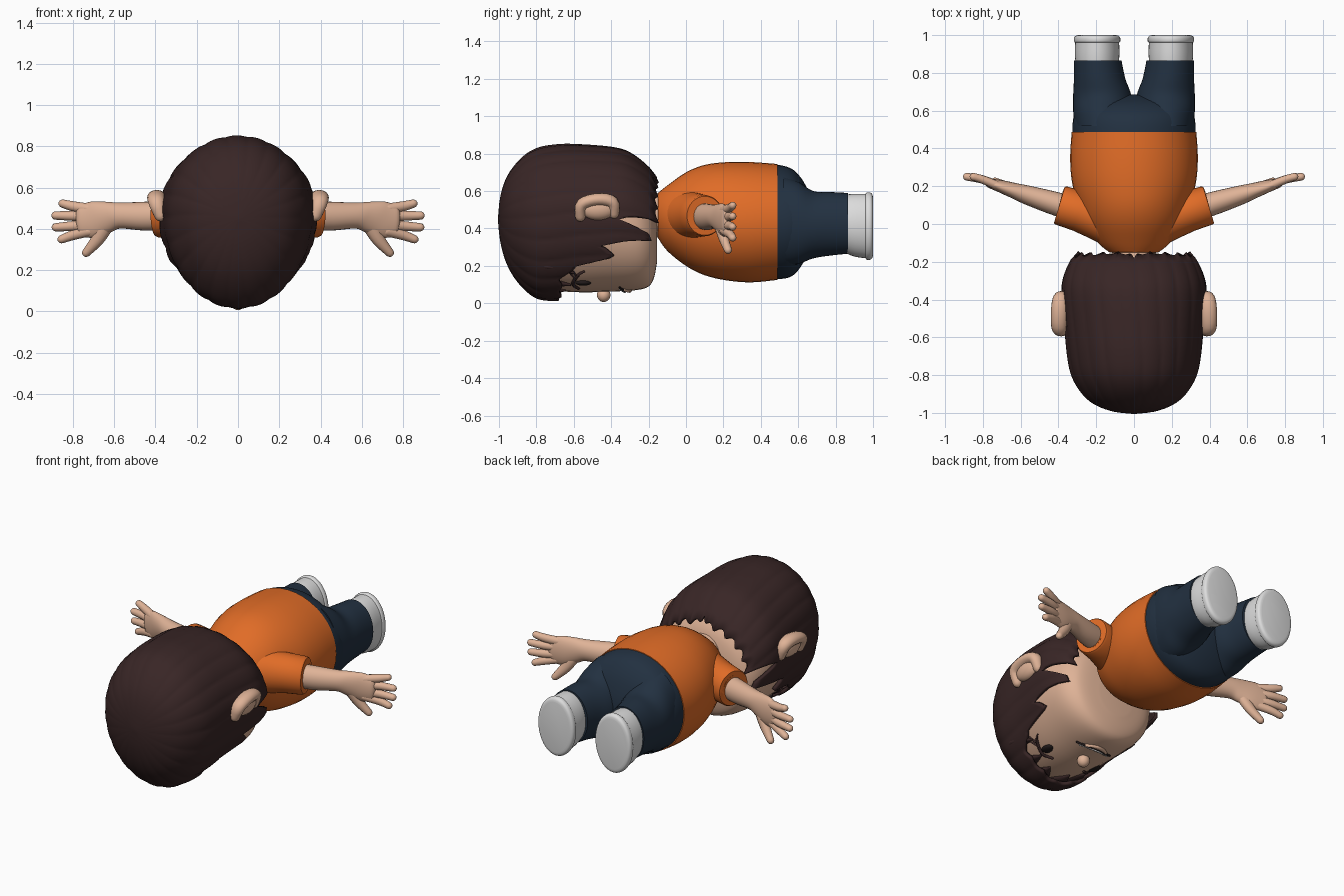
import bpy, bmesh, math
from mathutils import Vector as V


def material(name, r, g, b):
    m = bpy.data.materials.new(name)
    m.diffuse_color = (r, g, b, 1)
    return m


HAIR = material("dark brown hair", 0.040, 0.019, 0.019)
SKIN = material("skin", 0.74, 0.45, 0.31)
ORANGE = material("orange cloth", 0.75, 0.15, 0.02)
NAVY = material("navy cloth", 0.016, 0.030, 0.052)
WHITE = material("white shoe", 0.72, 0.72, 0.72)
BLACK = material("eye black", 0.015, 0.010, 0.010)


def smooth(rows, k=4):
    """Catmull-Rom resampling of a list of number rows."""
    out = []
    for i in range(len(rows) - 1):
        ps = (rows[max(i - 1, 0)], rows[i], rows[i + 1], rows[min(i + 2, len(rows) - 1)])
        for j in range(k):
            t = j / k
            out.append([0.5 * (2 * q + (r - p) * t + (2 * p - 5 * q + 4 * r - s) * t * t
                               + (3 * q - p - 3 * r + s) * t ** 3) for p, q, r, s in zip(*ps)])
    out.append(list(rows[-1]))
    return out


def lookup(rows, x):
    """Linear interpolation in rows sorted by their first number."""
    if x <= rows[0][0]:
        return rows[0]
    for a, b in zip(rows, rows[1:]):
        if x <= b[0]:
            t = (x - a[0]) / (b[0] - a[0])
            return [p + (q - p) * t for p, q in zip(a, b)]
    return rows[-1]


def finish(name, bm, mat, mirror=False, solid=0):
    bmesh.ops.recalc_face_normals(bm, faces=bm.faces)
    me = bpy.data.meshes.new(name)
    bm.to_mesh(me)
    bm.free()
    me.materials.append(mat)
    ob = bpy.data.objects.new(name, me)
    bpy.context.collection.objects.link(ob)
    bpy.ops.object.select_all(action='DESELECT')
    ob.select_set(True)
    bpy.context.view_layer.objects.active = ob
    bpy.ops.object.shade_smooth_by_angle(angle=math.radians(50))
    if solid:
        mod = ob.modifiers.new("thickness", 'SOLIDIFY')
        mod.thickness, mod.offset = solid, 0
    if mirror:
        ob.modifiers.new("mirror", 'MIRROR')
    return ob


def loft(name, rings, mat, n=32, mirror=False):
    """Closed skin over rings given as (centre, u, v)."""
    bm = bmesh.new()
    loops = []
    for c, u, v in rings:
        loops.append([bm.verts.new(c + u * math.cos(math.tau * i / n) + v * math.sin(math.tau * i / n))
                      for i in range(n)])
    for a, b in zip(loops, loops[1:]):
        for i in range(n):
            bm.faces.new((a[i], a[i - 1], b[i - 1], b[i]))
    bm.faces.new(loops[0])
    bm.faces.new(loops[-1])
    return finish(name, bm, mat, mirror)


def body(name, rows, mat, mirror=False, k=4, n=40):
    """Loft along y; rows are (y, centre x, half width, low z, high z)."""
    rows = smooth(rows, k) if k > 1 else rows
    rings = [(V((cx, y, (a + b) / 2)), V((rx, 0, 0)), V((0, 0, (b - a) / 2))) for y, cx, rx, a, b in rows]
    return loft(name, rings, mat, n, mirror)


def tube(name, rows, mat, ref=(0, 1, 0), mirror=True, tip=True, n=16, k=4):
    """Tube along a path; rows are (x, y, z, radius across, radius along ref)."""
    rows = smooth(rows, k) if k > 1 else rows
    ps = [V(r[:3]) for r in rows]
    rings = []
    for i, r in enumerate(rows):
        t = (ps[min(i + 1, len(ps) - 1)] - ps[max(i - 1, 0)]).normalized()
        u = t.cross(V(ref)).normalized()
        rings.append((ps[i], u * r[3], u.cross(t) * r[4], t, min(r[3], r[4])))

    def cap(ring, sign):
        c, u, v, t, r = ring
        return [(c + t * (sign * r * math.sin(a)), u * math.cos(a), v * math.cos(a)) for a in (0.45, 0.9, 1.3, 1.5)]
    out = [r[:3] for r in rings]
    if tip:
        out = cap(rings[0], -1)[::-1] + out + cap(rings[-1], 1)
    return loft(name, out, mat, n, mirror)


def ball(name, c, r, mat, mirror=False):
    bm = bmesh.new()
    bmesh.ops.create_uvsphere(bm, u_segments=24, v_segments=14, radius=1)
    for v in bm.verts:
        v.co = V(c) + V([a * b for a, b in zip(v.co, r)])
    return finish(name, bm, mat, mirror)


# head and neck
HEAD = [(-0.95, 0, 0.10, 0.33, 0.57), (-0.92, 0, 0.18, 0.22, 0.66), (-0.80, 0, 0.285, 0.09, 0.77),
        (-0.60, 0, 0.335, 0.06, 0.805), (-0.40, 0, 0.345, 0.063, 0.79), (-0.27, 0, 0.325, 0.07, 0.71),
        (-0.20, 0, 0.28, 0.09, 0.64), (-0.17, 0, 0.22, 0.14, 0.56), (-0.155, 0, 0.11, 0.22, 0.46)]
body("head", HEAD, SKIN)
body("neck", [(-0.25, 0, 0.12, 0.34, 0.60), (-0.08, 0, 0.115, 0.36, 0.58)], SKIN, k=1)


def face_z(x, y):
    _, _, rx, a, b = lookup(HEAD, y)
    return (a + b) / 2 - (b - a) / 2 * math.sqrt(max(0, 1 - (x / rx) ** 2))


# hair: strands run from the front crown back to a jagged hairline
SHELL = smooth([(-0.995, 0.01, 0.44, 0.46), (-0.985, 0.10, 0.34, 0.56), (-0.96, 0.18, 0.24, 0.65),
                (-0.92, 0.245, 0.155, 0.72), (-0.86, 0.295, 0.08, 0.785), (-0.79, 0.33, 0.03, 0.825),
                (-0.70, 0.348, 0.02, 0.842), (-0.60, 0.358, 0.03, 0.845), (-0.40, 0.376, 0.04, 0.83),
                (-0.30, 0.372, 0.05, 0.80), (-0.20, 0.335, 0.07, 0.72), (-0.15, 0.295, 0.09, 0.65)])
ENDS = [(0, -0.19), (3, -0.15), (60, -0.155), (82, -0.15), (92, -0.34), (98, -0.20), (104, -0.17),
        (112, -0.45), (121, -0.36), (128, -0.58), (140, -0.66), (160, -0.66), (180, -0.68)]
bm = bmesh.new()
COLS, ROWS = 180, 36
cols = []
for i in range(COLS):
    deg = -180 + 360 * i / COLS
    th = math.radians(deg)
    end = lookup(ENDS, abs(deg))[1] - 0.018 * abs(math.sin(th * 11))
    col = []
    for j in range(ROWS + 1):
        y = -0.995 + (end + 0.995) * (j / ROWS) ** 1.7
        _, rx, lo, hi = lookup(SHELL, y)
        mid = lo + (hi - lo) * 0.54
        ridge = 0.978 + 0.016 * abs(math.sin(th * 11 + 2 * y)) ** 0.6
        rz = (hi - mid) if math.cos(th) > 0 else (mid - lo)
        col.append(bm.verts.new((rx * ridge * math.sin(th), y, mid + rz * ridge * math.cos(th))))
    cols.append(col)
for i in range(COLS):
    for j in range(ROWS):
        bm.faces.new((cols[i - 1][j], cols[i][j], cols[i][j + 1], cols[i - 1][j + 1]))
bm.faces.new([c[0] for c in cols])
finish("hair", bm, HAIR, solid=0.02)

# fringe locks over the forehead
for i, (x0, x1, y1) in enumerate([(0.03, 0.06, -0.65), (0.10, 0.15, -0.62), (0.19, 0.235, -0.60)]):
    tube(f"fringe_lock_{i}", [(x0, -0.82, face_z(x0, -0.82) - 0.01, 0.04, 0.03),
                              (x1, -0.73, face_z(x1, -0.73) - 0.012, 0.05, 0.025),
                              (x1 + 0.01, y1, face_z(x1, y1) - 0.005, 0.006, 0.006)], HAIR, ref=(0, 0, 1))

# ears: a bowl with a curved rim
ball("ear_bowl", (0.375, -0.47, 0.505), (0.045, 0.095, 0.06), SKIN, True)
tube("ear_rim", [(0.375, -0.565, 0.465, 0.028, 0.03), (0.395, -0.555, 0.53, 0.032, 0.04),
                 (0.395, -0.47, 0.555, 0.034, 0.045), (0.39, -0.395, 0.54, 0.034, 0.04),
                 (0.375, -0.385, 0.48, 0.028, 0.03)], SKIN, ref=(1, 0, 0))

# face details
ball("nose", (0, -0.44, 0.045), (0.036, 0.036, 0.038), SKIN)
ball("eye", (0.165, -0.55, face_z(0.165, -0.55) + 0.002), (0.034, 0.042, 0.016), BLACK, True)


def face_line(name, pts, r, mat, lift, mirror):
    tube(name, [(x, y, face_z(x, y) - lift, w * r, r) for x, y, w in pts], mat, (0, 0, 1), mirror, n=8)


face_line("eyelash", [(0.115, -0.575, 1), (0.165, -0.605, 1.3), (0.225, -0.575, 1), (0.245, -0.545, 0.4)],
          0.008, HAIR, 0.004, True)
for i, x in enumerate((0.20, 0.225)):
    face_line(f"lash_tip_{i}", [(x, -0.59, 1), (x + 0.03, -0.62, 0.4)], 0.006, HAIR, 0.006, True)
MOUTH = [(-0.12, -0.355, 0.5), (-0.06, -0.335, 1), (0, -0.328, 1.2), (0.06, -0.335, 1), (0.12, -0.355, 0.5)]
face_line("mouth", MOUTH, 0.010, BLACK, 0.0, False)
face_line("teeth", [(x * 0.85, y, w) for x, y, w in MOUTH], 0.005, WHITE, 0.007, False)
face_line("lower_lip", [(x * 0.6, y + 0.025, w) for x, y, w in MOUTH], 0.012, SKIN, 0.0, False)

# shirt with short sleeves
body("shirt", [(-0.15, 0, 0.13, 0.35, 0.59), (-0.10, 0, 0.19, 0.28, 0.63), (0.0, 0, 0.255, 0.20, 0.70),
               (0.10, 0, 0.295, 0.15, 0.74), (0.22, 0, 0.328, 0.122, 0.755), (0.35, 0, 0.338, 0.112, 0.755),
               (0.488, 0, 0.33, 0.125, 0.745)], ORANGE)
tube("sleeve", [(0.10, -0.01, 0.47, 0.13, 0.12), (0.20, 0.035, 0.47, 0.125, 0.115), (0.29, 0.068, 0.47, 0.115, 0.108),
                (0.385, 0.098, 0.468, 0.11, 0.105), (0.395, 0.101, 0.468, 0.104, 0.10),
                (0.396, 0.1013, 0.468, 0.08, 0.075), (0.38, 0.097, 0.468, 0.07, 0.065)],
     ORANGE, tip=False, n=32, k=1)

# arms, palms and fingers
tube("arm", [(0.34, 0.085, 0.465, 0.07, 0.065), (0.45, 0.118, 0.462, 0.07, 0.06), (0.57, 0.155, 0.465, 0.063, 0.05),
             (0.63, 0.175, 0.458, 0.075, 0.042), (0.70, 0.198, 0.445, 0.088, 0.034),
             (0.76, 0.215, 0.44, 0.078, 0.026)], SKIN, n=24)
for i, (z0, x1, z1) in enumerate([(0.497, 0.85, 0.523), (0.462, 0.885, 0.465), (0.42, 0.883, 0.408),
                                  (0.39, 0.855, 0.35)]):
    tube(f"finger_{i}", [(0.72, 0.202, z0, 0.026, 0.024), (0.80, 0.235, (z0 + z1) / 2, 0.024, 0.022),
                         (x1, 0.25, z1, 0.020, 0.020)], SKIN, n=12)
tube("thumb", [(0.64, 0.18, 0.42, 0.04, 0.03), (0.68, 0.20, 0.35, 0.032, 0.027),
               (0.735, 0.225, 0.285, 0.021, 0.021)], SKIN, n=12)

# trousers
body("trouser_hips", [(0.478, 0, 0.325, 0.13, 0.742), (0.54, 0, 0.324, 0.135, 0.73), (0.59, 0, 0.31, 0.165, 0.70),
                      (0.64, 0, 0.25, 0.24, 0.63), (0.675, 0, 0.12, 0.33, 0.53), (0.685, 0, 0.02, 0.40, 0.46)], NAVY)
body("trouser_leg", [(0.52, 0.165, 0.15, 0.20, 0.68), (0.60, 0.168, 0.154, 0.21, 0.65), (0.68, 0.168, 0.154, 0.24, 0.60),
                     (0.77, 0.182, 0.136, 0.255, 0.595), (0.865, 0.192, 0.126, 0.265, 0.59)], NAVY, True)

# shoes with a rounded sole rim
body("shoe_upper", [(0.84, 0.195, 0.113, 0.275, 0.58), (0.90, 0.195, 0.118, 0.25, 0.585),
                    (0.97, 0.195, 0.116, 0.24, 0.585)], WHITE, True)
body("shoe_sole", [(0.958, 0.195, 0.112, 0.245, 0.58), (0.966, 0.195, 0.122, 0.233, 0.592),
                   (0.985, 0.195, 0.122, 0.233, 0.592), (0.996, 0.195, 0.114, 0.243, 0.582),
                   (1.0, 0.195, 0.10, 0.258, 0.567)], WHITE, True)
